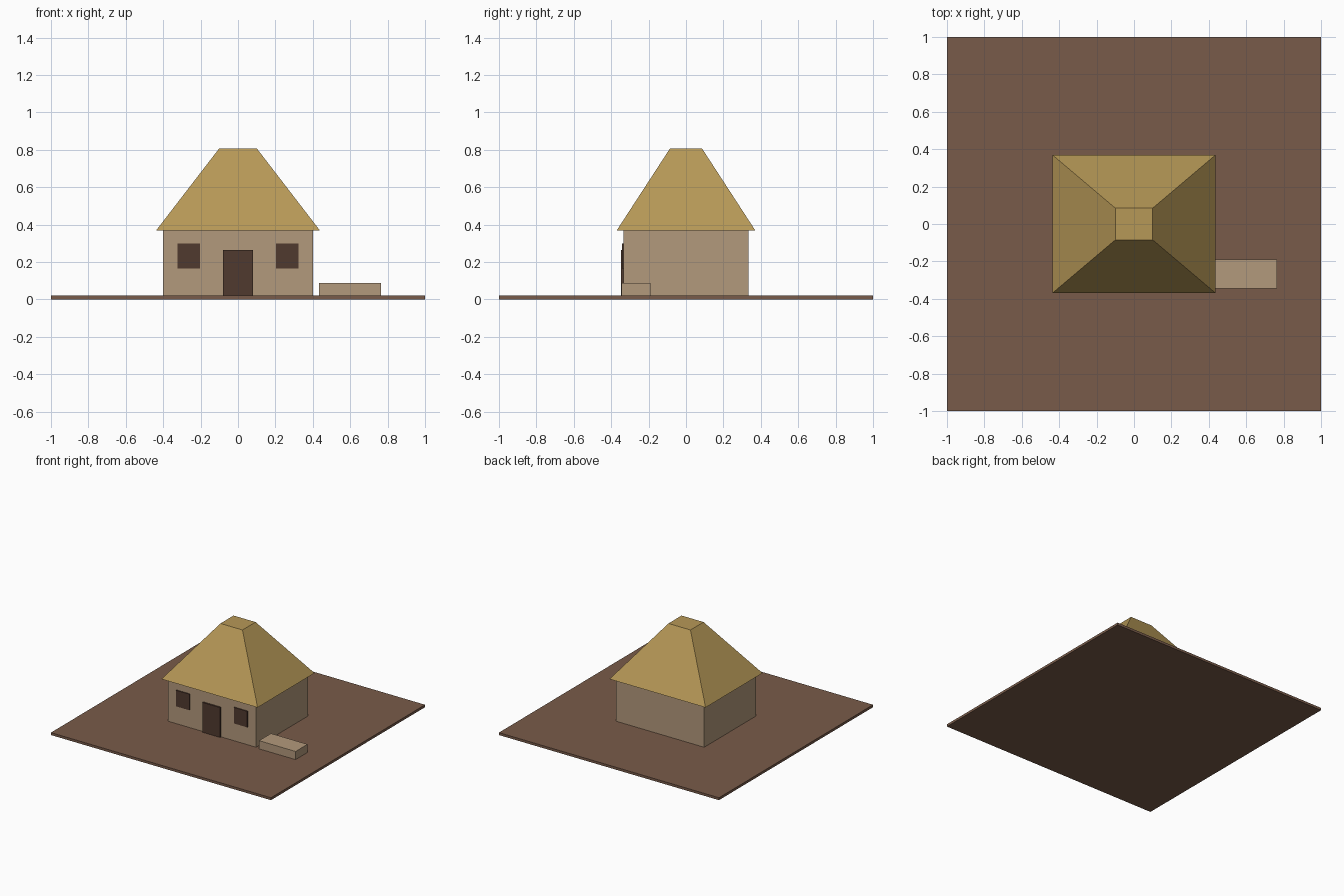
import bpy
import bmesh

default = bpy.data.objects.get("Cube")
if default:
    bpy.data.objects.remove(default, do_unlink=True)


def make_material(name, rgb):
    mat = bpy.data.materials.new(name)
    mat.use_nodes = True
    colour = (*rgb, 1)
    mat.diffuse_color = colour
    bsdf = next(n for n in mat.node_tree.nodes if n.type == 'BSDF_PRINCIPLED')
    bsdf.inputs["Base Color"].default_value = colour
    bsdf.inputs["Roughness"].default_value = 0.9
    return mat


earth = make_material("brown earth", (0.19, 0.105, 0.067))
clay = make_material("tan clay", (0.45, 0.32, 0.2))
thatch = make_material("golden thatch", (0.47, 0.315, 0.095))
wood = make_material("dark wood", (0.08, 0.042, 0.028))


def block(name, low, high, mat, top_scale=(1, 1)):
    """Box between two corners; top_scale tapers its upper face."""
    bm = bmesh.new()
    bmesh.ops.create_cube(bm, size=1)
    centre = [(a + b) / 2 for a, b in zip(low, high)]
    size = [b - a for a, b in zip(low, high)]
    for v in bm.verts:
        taper = (*top_scale, 1) if v.co.z > 0 else (1, 1, 1)
        for i in range(3):
            v.co[i] *= size[i] * taper[i]
    mesh = bpy.data.meshes.new(name)
    bm.to_mesh(mesh)
    bm.free()
    mesh.materials.append(mat)
    obj = bpy.data.objects.new(name, mesh)
    obj.location = centre
    bpy.context.collection.objects.link(obj)
    return obj


FLOOR = 0.02
EAVES = 0.37
FRONT = -0.335

# Ground, walls and truncated hip roof
block("ground", (-1, -1, 0), (1, 1, FLOOR), earth)
block("walls", (-0.4, FRONT, FLOOR), (0.4, -FRONT, EAVES), clay)
block("roof", (-0.437, -0.37, EAVES), (0.437, 0.37, 0.808), thatch,
      top_scale=(0.229, 0.23))

# Door and a window on each side of it
block("door", (-0.08, FRONT - 0.013, FLOOR), (0.08, FRONT, 0.265), wood)
for side, x in (("left", 0.263), ("right", -0.263)):
    block(side + "_window", (x - 0.061, FRONT - 0.008, 0.166),
          (x + 0.061, FRONT, 0.298), wood)

# Low clay bench beside the house
block("bench", (0.433, -0.345, FLOOR), (0.765, -0.19, 0.087), clay)
